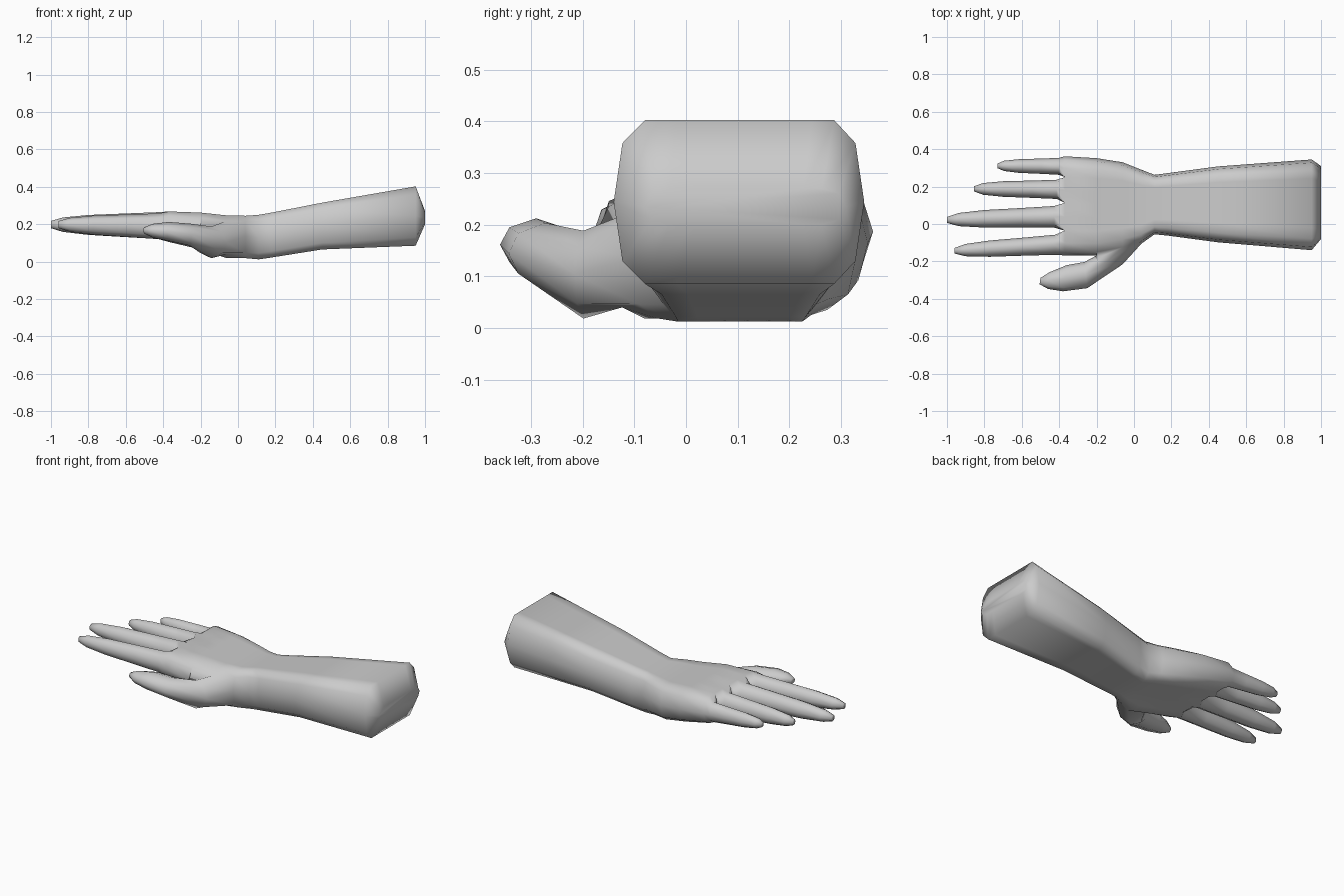
import bpy, bmesh

if "Cube" in bpy.data.objects:
    bpy.data.objects.remove(bpy.data.objects["Cube"])

# Fractions across the hand: finger borders (even entries) and finger centres (odd entries)
U = [.035, .125, .25, .39, .53, .66, .79, .88, .965]

# Forearm and palm sections: x, y min, y max, z min, z max, thumb-side drop
SECTIONS = [
    (1.00, -.08, .31, .20, .27, 0),
    (.95, -.14, .345, .085, .402, 0),
    (.45, -.098, .308, .065, .315, 0),
    (.18, -.062, .272, .022, .262, 0),
    (.11, -.055, .263, .012, .25, 0),
    (.04, -.105, .29, .025, .245, .01),
    (-.06, -.14, .33, .035, .247, .025),
    (-.20, -.168, .352, .065, .262, 0),
    (-.37, -.168, .362, .105, .268, 0),
]
THUMB_SECTION = 5          # thumb grows from the side of sections 5 to 7

# Thumb rings: outer x, y, inner x, y, z min, z max
THUMB = [
    (-.06, -.215, -.225, -.182, .018, .188),
    (-.25, -.343, -.265, -.203, .085, .203),
    (-.38, -.36, -.36, -.22, .11, .212),
    (-.46, -.347, -.45, -.257, .128, .202),
    (-.505, -.322, -.50, -.288, .15, .183),
]

# Fingers: base y, tip y, tip x, width, height, base z
FINGERS = [
    (-.108, -.143, -.96, .113, .142, .188),
    (.040, .022, -1.0, .122, .148, .192),
    (.185, .188, -.855, .108, .142, .19),
    (.308, .311, -.73, .095, .125, .182),
]
# Along a finger: position, width factor, height factor
TAPER = [(.09, .95, .97), (.35, .86, .86), (.68, .77, .72), (.90, .58, .52), (1, .26, .26)]

bm = bmesh.new()


def body_ring(x, y0, y1, z0, z1, drop):
    """Top row, far side point, bottom row, near side point."""
    w, h = y1 - y0, z1 - z0
    top, low = [], []
    for i, u in enumerate(U):
        inset = .14 * h if i in (0, 8) else 0
        top.append((x, y0 + u * w, z1 - inset))
        low.append((x, y0 + u * w, z0 + inset - drop * max(0, 1 - i / 3)))
    mid = z0 + .5 * h
    pts = top + [(x, y1, mid)] + low[::-1] + [(x, y0, mid)]
    return [bm.verts.new(p) for p in pts]


def digit_ring(xa, ya, xb, yb, z0, z1):
    """Eight-sided ring between side points a and b."""
    h = z1 - z0
    prof = [(.13, .83), (.5, 1), (.87, .83), (1, .5), (.87, .17), (.5, 0), (.13, .17), (0, .5)]
    return [bm.verts.new((xa + s * (xb - xa), ya + s * (yb - ya), z0 + t * h)) for s, t in prof]


def bridge(a, b, skip=()):
    n = len(a)
    for i in range(n):
        if i not in skip:
            bm.faces.new((a[i], a[(i + 1) % n], b[(i + 1) % n], b[i]))


# Forearm and palm
rings = [body_ring(*s) for s in SECTIONS]
bm.faces.new(rings[0])
for k in range(len(rings) - 1):
    opening = (18, 19) if k in (THUMB_SECTION, THUMB_SECTION + 1) else ()
    bridge(rings[k], rings[k + 1], opening)

# Thumb
a, b, c = rings[THUMB_SECTION:THUMB_SECTION + 3]
loop = [a[0], b[0], c[0], c[19], c[18], b[18], a[18], a[19]]
for t in THUMB:
    nxt = digit_ring(*t)
    bridge(loop, nxt)
    loop = nxt
bm.faces.new(loop)
bm.verts.remove(b[19])

# Webs between the fingers
end = rings[-1]
xk = SECTIONS[-1][0]
webs = [end[19]]
for i in (2, 4, 6):
    webs.append(bm.verts.new((xk + .01, end[i].co.y, .19)))
webs.append(end[9])

# Fingers
for f, (yb, yt, xt, w, h, zb) in enumerate(FINGERS):
    i = 2 * f
    loop = [end[i], end[i + 1], end[i + 2], webs[f + 1],
            end[16 - i], end[17 - i], end[18 - i], webs[f]]
    for s, fw, fh in TAPER:
        x = xk + s * (xt - xk)
        y = yb + s * (yt - yb)
        z = zb + s * (.198 - zb)
        nxt = digit_ring(x, y - w * fw / 2, x, y + w * fw / 2, z - h * fh / 2, z + h * fh / 2)
        bridge(loop, nxt)
        loop = nxt
    bm.faces.new(loop)

bmesh.ops.recalc_face_normals(bm, faces=bm.faces)
for face in bm.faces:
    face.smooth = True

mesh = bpy.data.meshes.new("hand_and_forearm")
bm.to_mesh(mesh)
bm.free()
hand = bpy.data.objects.new("hand_and_forearm", mesh)
bpy.context.collection.objects.link(hand)

grey = bpy.data.materials.new("light_grey")
grey.diffuse_color = (.6, .6, .6, 1)
grey.use_nodes = True
grey.node_tree.nodes["Principled BSDF"].inputs["Base Color"].default_value = grey.diffuse_color
mesh.materials.append(grey)
